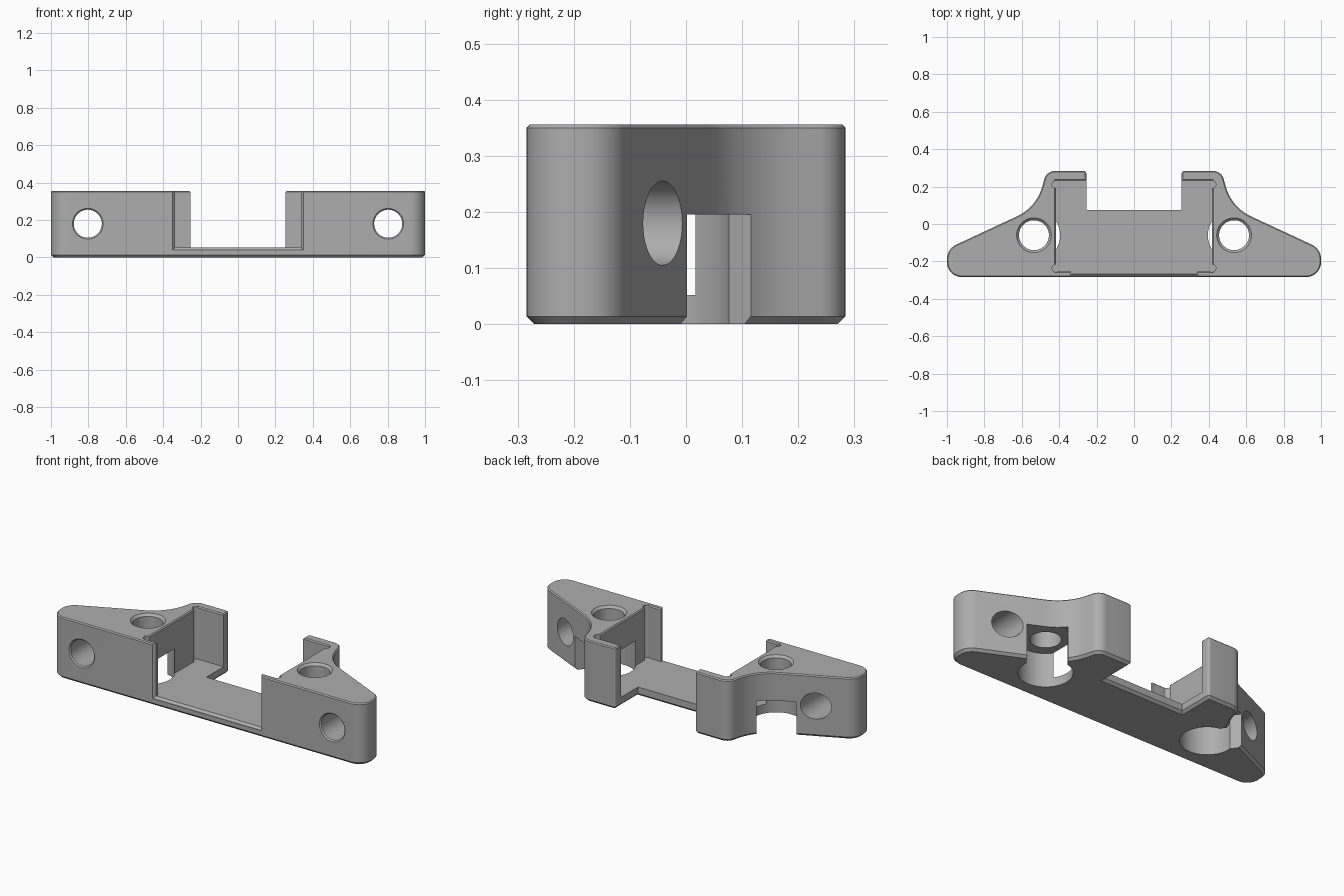
import bpy
import bmesh
import math
from mathutils import Vector, Matrix

cube = bpy.data.objects.get("Cube")
if cube:
    bpy.data.objects.remove(cube, do_unlink=True)

HEIGHT = 0.356
FLOOR = 0.052

grey = bpy.data.materials.new("plain grey")
grey.use_nodes = True
grey.diffuse_color = (0.42, 0.42, 0.42, 1)
grey.node_tree.nodes["Principled BSDF"].inputs["Base Color"].default_value = grey.diffuse_color


def round_corners(corners, steps=10):
    """Turn (x, y, radius) corners into a filleted outline."""
    out = []
    for i, (x, y, r) in enumerate(corners):
        p = Vector((x, y))
        if r == 0:
            out.append(p)
            continue
        a = (Vector(corners[i - 1][:2]) - p).normalized()
        b = (Vector(corners[(i + 1) % len(corners)][:2]) - p).normalized()
        half = a.angle(b) / 2
        centre = p + (a + b).normalized() * (r / math.sin(half))
        start = p + a * (r / math.tan(half)) - centre
        sweep = math.pi - 2 * half
        sign = 1 if a.x * b.y - a.y * b.x < 0 else -1
        for k in range(steps + 1):
            turn = Matrix.Rotation(sign * sweep * k / steps, 2)
            out.append(centre + turn @ start)
    return out


def offset(points, d):
    """Move a counter-clockwise outline outwards by d."""
    out = []
    for i, p in enumerate(points):
        e1 = (p - points[i - 1]).normalized()
        e2 = (points[(i + 1) % len(points)] - p).normalized()
        n1, n2 = Vector((e1.y, -e1.x)), Vector((e2.y, -e2.x))
        out.append(p + (n1 + n2) * (d / (1 + n1.dot(n2))))
    return out


def loft(name, rings, matrix=Matrix()):
    """Skin a stack of equal-length rings given as (points, z)."""
    bm = bmesh.new()
    rows = [[bm.verts.new(matrix @ Vector((p[0], p[1], z))) for p in pts] for pts, z in rings]
    n = len(rows[0])
    for low, high in zip(rows, rows[1:]):
        for i in range(n):
            j = (i + 1) % n
            bm.faces.new((low[i], low[j], high[j], high[i]))
    bm.faces.new(rows[0][::-1])
    bm.faces.new(rows[-1])
    bmesh.ops.recalc_face_normals(bm, faces=bm.faces)
    mesh = bpy.data.meshes.new(name)
    bm.to_mesh(mesh)
    bm.free()
    mesh.materials.append(grey)
    obj = bpy.data.objects.new(name, mesh)
    bpy.context.collection.objects.link(obj)
    return obj


def circle(x, y, r, n=64):
    return [Vector((x + r * math.cos(t * math.tau / n), y + r * math.sin(t * math.tau / n)))
            for t in range(n)]


def box(x0, x1, y0, y1):
    return [Vector(c) for c in ((x0, y0), (x1, y0), (x1, y1), (x0, y1))]


def cut(target, cutter):
    mod = target.modifiers.new("cut", 'BOOLEAN')
    mod.operation = 'DIFFERENCE'
    mod.solver = 'EXACT'
    mod.object = cutter
    bpy.context.view_layer.objects.active = target
    bpy.ops.object.modifier_apply(modifier=mod.name)
    bpy.data.objects.remove(cutter, do_unlink=True)


# Body: winged outline with a rear notch, chamfered at bottom and top
half = [(1.0, -0.284, 0.08), (1.0, -0.133, 0.085), (0.52, 0.09, 0.25),
        (0.468, 0.284, 0.06), (0.255, 0.284, 0.015), (0.255, 0.075, 0)]
outline = round_corners(half + [(-x, y, r) for x, y, r in reversed(half)])
bracket = loft("bracket", [(offset(outline, -0.014), 0), (outline, 0.014),
                           (outline, HEIGHT - 0.006), (offset(outline, -0.006), HEIGHT)])

# Central pocket with a softened rim
pocket = box(-0.418, 0.418, -0.253, 0.232)
cut(bracket, loft("pocket", [(pocket, FLOOR), (pocket, HEIGHT - 0.006),
                             (offset(pocket, 0.014), HEIGHT + 0.008)]))

# Front opening, flared towards the front
inner, outer = 0.337, 0.35
opening = [([(-outer, 0.04), (outer, 0.04), (outer, 0.5), (-outer, 0.5)], 0.3),
           ([(-outer, 0.04), (outer, 0.04), (outer, 0.5), (-outer, 0.5)], 0.281),
           ([(-inner, FLOOR), (inner, FLOOR), (inner, 0.5), (-inner, 0.5)], 0.268),
           ([(-inner, FLOOR), (inner, FLOOR), (inner, 0.5), (-inner, 0.5)], 0.24)]
upright = Matrix.Rotation(math.pi / 2, 4, 'X')  # local z becomes -y
cut(bracket, loft("opening", opening, upright))

for s in (-1, 1):
    # Pocket corner reliefs
    for y in (-0.236, 0.212):
        relief = circle(s * 0.418, y, 0.02, 24)
        cut(bracket, loft("relief", [(relief, FLOOR), (relief, 0.5)]))

    # Vertical bolt hole with countersunk rim
    bx, by = s * 0.535, -0.06
    cut(bracket, loft("bolt_hole", [(circle(bx, by, 0.08), -0.1),
                                    (circle(bx, by, 0.08), HEIGHT - 0.013),
                                    (circle(bx, by, 0.103), HEIGHT + 0.01)]))

    # Wide recess from below, open to the back through a slanted slot
    recess = circle(bx, by, 0.14)
    cut(bracket, loft("recess", [(recess, -0.1), (recess, 0.195)]))
    angle = math.radians(54 if s > 0 else 126)
    slant = Matrix.Translation((bx, by, 0)) @ Matrix.Rotation(angle, 4, 'Z')
    slot = box(0, 0.3, -0.105, 0.105)
    cut(bracket, loft("slot", [(slot, -0.1), (slot, 0.195)], slant))

    # Cross hole through the wing, eased at the front face
    cut(bracket, loft("cross_hole", [(circle(s * 0.803, 0.18, 0.075), -0.2),
                                     (circle(s * 0.803, 0.18, 0.075), 0.277),
                                     (circle(s * 0.803, 0.18, 0.09), 0.292)], upright))

# Smooth rounded walls, keep machined edges crisp
bpy.ops.object.select_all(action='DESELECT')
bracket.select_set(True)
bpy.context.view_layer.objects.active = bracket
bpy.ops.object.shade_smooth_by_angle(angle=math.radians(25))
